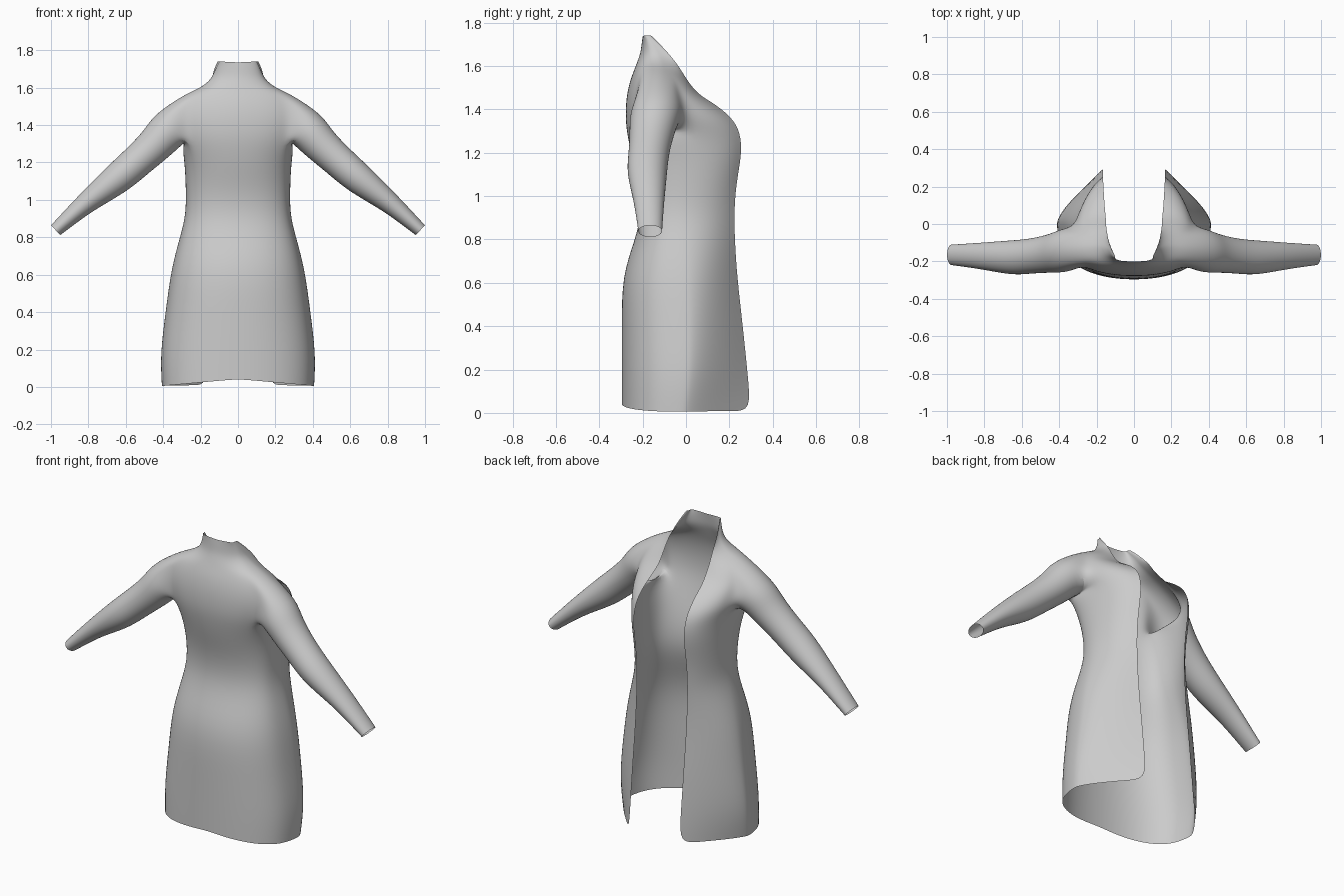
import bpy
import bmesh
from math import sin, cos, pi, radians
from mathutils import Vector

default_cube = bpy.data.objects.get("Cube")
if default_cube:
    bpy.data.objects.remove(default_cube, do_unlink=True)

# One plain cloth colour
cloth = bpy.data.materials.new("grey cloth")
cloth.use_nodes = True
cloth.diffuse_color = (0.6, 0.6, 0.6, 1)
cloth.node_tree.nodes["Principled BSDF"].inputs["Base Color"].default_value = cloth.diffuse_color

# Skirt and waist rings: height, closed-side y, half width, side y, opening y
LOWER = [
    (0.17, -0.297, 0.42, 0.0, 0.285),
    (0.4, -0.297, 0.39, 0.0, 0.262),
    (0.63, -0.297, 0.36, -0.01, 0.235),
    (0.8, -0.235, 0.312, -0.02, 0.225),
    (0.92, -0.205, 0.28, -0.03, 0.222),
    (1.05, -0.215, 0.28, -0.03, 0.23),
    (1.18, -0.25, 0.285, -0.05, 0.255),
]
# Chest to collar rings: closed side (z, y), side (x, y, z), opening edge (x, y, z)
UPPER = [
    ((1.3, -0.275), (0.3, -0.11, 1.29), (0.165, 0.255, 1.27)),
    ((1.38, -0.28), (0.325, -0.12, 1.36), (0.165, 0.225, 1.35)),
    ((1.46, -0.275), (0.335, -0.13, 1.43), (0.16, 0.14, 1.42)),
    ((1.53, -0.26), (0.33, -0.13, 1.5), (0.155, 0.07, 1.46)),
    ((1.58, -0.24), (0.29, -0.13, 1.565), (0.15, 0.03, 1.5)),
    ((1.62, -0.225), (0.2, -0.12, 1.6), (0.15, -0.005, 1.55)),
    ((1.66, -0.21), (0.145, -0.13, 1.645), (0.145, -0.04, 1.61)),
    ((1.7, -0.205), (0.125, -0.15, 1.69), (0.135, -0.1, 1.68)),
    ((1.735, -0.2), (0.1, -0.185, 1.74), (0.11, -0.16, 1.74)),
]
# Sleeve stations: centre, radius across the arm, radius along y
SLEEVE = [
    ((0.365, -0.14, 1.385), 0.115, 0.122),
    ((0.43, -0.155, 1.305), 0.1, 0.107),
    ((0.535, -0.17, 1.21), 0.09, 0.095),
    ((0.63, -0.18, 1.125), 0.088, 0.096),
    ((0.74, -0.175, 1.04), 0.07, 0.083),
    ((0.835, -0.17, 0.965), 0.054, 0.07),
    ((0.975, -0.165, 0.838), 0.037, 0.056),
]
SEGMENTS = 6           # faces in each quarter of a ring
SIDE = SEGMENTS        # column that runs up the side seam
ARM_ROW = len(LOWER) + 1
ARM_SIZE = 4           # rows and columns left open for the arm


def half_ring(closed, side, edge):
    """Points from the middle of the closed side, round the side, to the opening."""
    side, edge = Vector(side), Vector(edge)
    points = []
    for j in range(SEGMENTS):
        angle = pi / 2 * (j / SEGMENTS) ** 1.2
        across = sin(angle) ** 0.9
        y = side.y + (closed[1] - side.y) * cos(angle) ** 0.8
        z = closed[0] + (side.z - closed[0]) * across
        points.append(Vector((side.x * across, y, z)))
    bulge = min(0.75, 0.2 + 0.45 * edge.z)
    control = Vector((side.x, side.y + bulge * (edge.y - side.y), (side.z + edge.z) / 2))
    for j in range(SEGMENTS + 1):
        t = j / SEGMENTS
        points.append(side * (1 - t) ** 2 + control * 2 * t * (1 - t) + edge * t * t)
    return points


def sleeve_ring(index, count):
    """Oval ring square to the arm, starting underneath and turning towards +y."""
    centre, radius, depth = SLEEVE[index]
    before = Vector(SLEEVE[max(index - 1, 0)][0])
    after = Vector(SLEEVE[min(index + 1, len(SLEEVE) - 1)][0])
    along = (after - before).normalized()
    upward = Vector((0, 1, 0)).cross(along)
    if upward.z < 0:
        upward.negate()
    ring = []
    for i in range(count):
        angle = 2 * pi * i / count
        ring.append(Vector(centre) - upward * radius * cos(angle)
                    + Vector((0, 1, 0)) * depth * sin(angle))
    return ring


# Body half, with the armhole left open
bm = bmesh.new()
rings = [half_ring((0.042, -0.297), (0.41, -0.02, 0.005), (0.165, 0.3, 0.01))]
rings += [half_ring((z, back), (width, mid, z), (0.165, front, z))
          for z, back, width, mid, front in LOWER]
rings += [half_ring(*row) for row in UPPER]
grid = [[bm.verts.new(p) for p in ring] for ring in rings]
left_col, right_col = SIDE - ARM_SIZE // 2, SIDE + ARM_SIZE // 2
top_row = ARM_ROW + ARM_SIZE
for r in range(len(grid) - 1):
    for c in range(len(grid[0]) - 1):
        if ARM_ROW <= r < top_row and left_col <= c < right_col:
            continue
        bm.faces.new((grid[r][c], grid[r][c + 1], grid[r + 1][c + 1], grid[r + 1][c]))

# Sleeve grown from the armhole rim
rim = [grid[ARM_ROW][c] for c in range(SIDE, right_col)]
rim += [grid[r][right_col] for r in range(ARM_ROW, top_row)]
rim += [grid[top_row][c] for c in range(right_col, left_col, -1)]
rim += [grid[r][left_col] for r in range(top_row, ARM_ROW, -1)]
rim += [grid[ARM_ROW][c] for c in range(left_col, SIDE)]
previous = rim
for index in range(len(SLEEVE)):
    ring = [bm.verts.new(p) for p in sleeve_ring(index, len(rim))]
    for i in range(len(rim)):
        k = (i + 1) % len(rim)
        bm.faces.new((previous[i], previous[k], ring[k], ring[i]))
    previous = ring

# Mirror the half and weld the middle seam
copy = bmesh.ops.duplicate(bm, geom=bm.verts[:] + bm.edges[:] + bm.faces[:])["geom"]
for v in [g for g in copy if isinstance(g, bmesh.types.BMVert)]:
    v.co.x = -v.co.x
bmesh.ops.reverse_faces(bm, faces=[g for g in copy if isinstance(g, bmesh.types.BMFace)])
bmesh.ops.remove_doubles(bm, verts=bm.verts[:], dist=0.0005)

mesh = bpy.data.meshes.new("open_coat")
bm.to_mesh(mesh)
bm.free()
mesh.materials.append(cloth)
coat = bpy.data.objects.new("open_coat", mesh)
bpy.context.collection.objects.link(coat)
soften = coat.modifiers.new("soft cloth", "SUBSURF")
soften.levels = soften.render_levels = 2

bpy.ops.object.select_all(action="DESELECT")
coat.select_set(True)
bpy.context.view_layer.objects.active = coat
bpy.ops.object.shade_smooth_by_angle(angle=radians(60))
